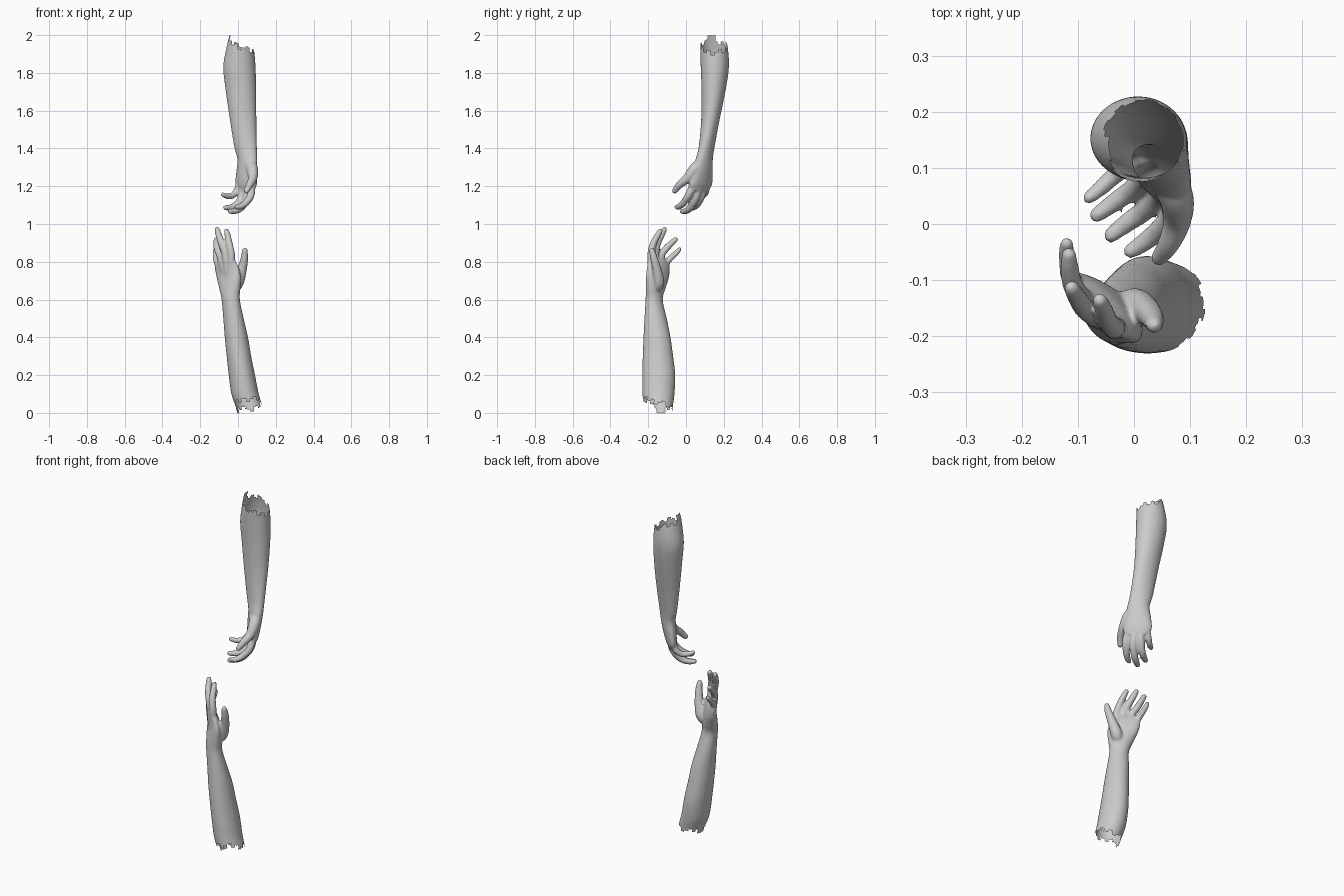
import bpy, bmesh, math
from mathutils import Vector

if "Cube" in bpy.data.objects:
    bpy.data.objects.remove(bpy.data.objects["Cube"])


def spline(keys, steps):
    """Catmull-Rom samples through vectors of any size."""
    p = [2 * keys[0] - keys[1]] + keys + [2 * keys[-1] - keys[-2]]
    out = []
    for i in range(1, len(p) - 2):
        a, b, c, d = p[i - 1:i + 3]
        for s in range(steps):
            t = s / steps
            out.append(0.5 * (2 * b + (c - a) * t + (2 * a - 5 * b + 4 * c - d) * t * t
                              + (3 * b - a - 3 * c + d) * t ** 3))
    return out + [keys[-1]]


def loft(bm, rings):
    """Closed skin over rings of points."""
    vs = [[bm.verts.new(p) for p in r] for r in rings]
    n = len(vs[0])
    for r0, r1 in zip(vs, vs[1:]):
        for i in range(n):
            bm.faces.new((r0[i], r0[(i + 1) % n], r1[(i + 1) % n], r1[i]))
    bm.faces.new(vs[0][::-1])
    bm.faces.new(vs[-1])


def limb(bm, sections, n=40):
    """Horizontal oval sections: z, x range, y range, diagonal slant."""
    rings = []
    for z, x0, x1, y0, y1, rho in spline([Vector(s) for s in sections], 5):
        delta = math.acos(max(-0.95, min(0.95, rho)))
        rings.append([((x0 + x1) / 2 + (x1 - x0) / 2 * math.cos(a),
                       (y0 + y1) / 2 + (y1 - y0) / 2 * math.cos(a - delta), z)
                      for a in (math.tau * i / n for i in range(n))])
    loft(bm, rings)


def digit(bm, joints, radii, n=16):
    """Round tapered tube with a domed tip."""
    pts = spline([Vector((*j, r)) for j, r in zip(joints, radii)], 6)
    end = (pts[-1] - pts[-2]).to_3d().normalized()
    last = pts[-1]
    for k in range(1, 5):
        a = k * math.pi / 2 / 4.3
        pts.append(Vector((*(last.to_3d() + end * last[3] * math.sin(a)), last[3] * math.cos(a))))
    u, rings = None, []
    for i, p in enumerate(pts):
        d = (pts[min(i + 1, len(pts) - 1)] - pts[max(i - 1, 0)]).to_3d().normalized()
        u = d.orthogonal() if u is None else u - d * u.dot(d)
        u.normalize()
        v = d.cross(u)
        rings.append([p.to_3d() + p[3] * (u * math.cos(a) + v * math.sin(a))
                      for a in (math.tau * k / n for k in range(n))])
    loft(bm, rings)


def arm(name, sections, wrist, fingers, thumb, torn):
    bm = bmesh.new()
    limb(bm, sections)
    wrist = Vector(wrist)
    for joints, size in zip(fingers, (1, 1.03, 1, 0.88)):
        root = wrist.lerp(Vector(joints[0]), 0.35)
        digit(bm, [root] + joints, [r * size for r in (0.022, 0.0205, 0.0185, 0.0165, 0.0135)])
    digit(bm, [wrist.lerp(Vector(thumb[0]), 0.3)] + thumb, (0.03, 0.031, 0.025, 0.02, 0.015))
    bmesh.ops.recalc_face_normals(bm, faces=bm.faces)
    me = bpy.data.meshes.new(name)
    bm.to_mesh(me)
    bm.free()
    ob = bpy.data.objects.new(name, me)
    bpy.context.collection.objects.link(ob)
    bpy.context.view_layer.objects.active = ob
    ob.select_set(True)
    # fuse the parts into one skin
    m = ob.modifiers.new("fuse", 'REMESH')
    m.mode, m.voxel_size = 'VOXEL', 0.0055
    s = ob.modifiers.new("soften", 'SMOOTH')
    s.factor, s.iterations = 0.5, 6
    for mod in ("fuse", "soften"):
        bpy.ops.object.modifier_apply(modifier=mod)
    # tear the open end
    bm = bmesh.new()
    bm.from_mesh(ob.data)
    bmesh.ops.delete(bm, geom=[f for f in bm.faces if torn(*f.calc_center_median())], context='FACES')
    for f in bm.faces:
        f.smooth = True
    bm.to_mesh(ob.data)
    bm.free()
    ob.select_set(False)


def jag(x, y, cx, cy):
    k = int((math.atan2(y - cy, x - cx) + math.pi) * 3.5)
    return ((k * 7) % 5 - 2) * 0.007


def torn_top(x, y, z):
    if x < 0 and 0.115 < y < 0.155:
        return z > 2.0
    return z > 1.94 - 0.4 * (x - 0.01) + jag(x, y, 0.01, 0.15)


def torn_bottom(x, y, z):
    if x < 0.04 and -0.155 < y < -0.11:
        return z < 0.0
    return z < max(0.005, 0.045 - 0.35 * (y + 0.15) + 0.15 * (x - 0.05) + jag(x, y, 0.05, -0.15))


# arm reaching down
arm("upper_arm",
    [(2.06, -.03, .07, .075, .2, 0), (1.93, -.062, .085, .075, .222, 0),
     (1.83, -.078, .093, .078, .227, 0), (1.72, -.067, .096, .082, .212, 0),
     (1.6, -.05, .097, .082, .188, 0), (1.5, -.035, .098, .077, .168, -.1),
     (1.4, -.018, .1, .066, .15, -.3), (1.34, -.003, .102, .05, .142, -.4),
     (1.27, -.01, .102, .033, .142, -.6), (1.21, -.014, .1, .02, .138, -.75),
     (1.175, 0, .085, .03, .12, -.8)],
    (.05, .095, 1.33),
    [[(.07, .02, 1.165), (.045, -.01, 1.115), (.015, -.035, 1.093), (-.006, -.048, 1.09)],
     [(.05, .055, 1.15), (.02, .025, 1.09), (-.015, 0, 1.069), (-.041, -.02, 1.067)],
     [(.025, .085, 1.16), (-.005, .06, 1.105), (-.04, .035, 1.087), (-.066, .016, 1.087)],
     [(-.002, .108, 1.185), (-.03, .09, 1.15), (-.058, .065, 1.147), (-.08, .047, 1.156)]],
    [(.076, .045, 1.29), (.077, .005, 1.24), (.062, -.035, 1.207), (.045, -.06, 1.175)],
    torn_top)

# arm reaching up
arm("lower_arm",
    [(-.06, .01, .16, -.222, -.08, 0), (.03, -.012, .132, -.226, -.07, 0),
     (.1, -.035, .11, -.23, -.061, 0), (.2, -.049, .09, -.231, -.057, 0),
     (.3, -.06, .07, -.229, -.068, 0), (.4, -.07, .053, -.225, -.082, 0),
     (.5, -.078, .03, -.22, -.102, -.1), (.6, -.087, .01, -.214, -.123, -.2),
     (.66, -.1, .013, -.213, -.108, -.45), (.72, -.114, .015, -.212, -.09, -.7),
     (.78, -.123, 0, -.205, -.087, -.8), (.82, -.108, -.027, -.198, -.108, -.85)],
    (-.04, -.17, .64),
    [[(-.035, -.185, .825), (-.045, -.175, .89), (-.055, -.15, .94), (-.061, -.136, .963)],
     [(-.065, -.165, .835), (-.088, -.15, .9), (-.103, -.128, .945), (-.111, -.114, .972)],
     [(-.092, -.135, .825), (-.11, -.105, .87), (-.115, -.075, .9), (-.116, -.055, .918)],
     [(-.108, -.105, .79), (-.117, -.075, .825), (-.12, -.05, .848), (-.12, -.035, .866)]],
    [(0, -.145, .69), (.022, -.155, .76), (.034, -.17, .82), (.036, -.18, .86)],
    torn_bottom)
